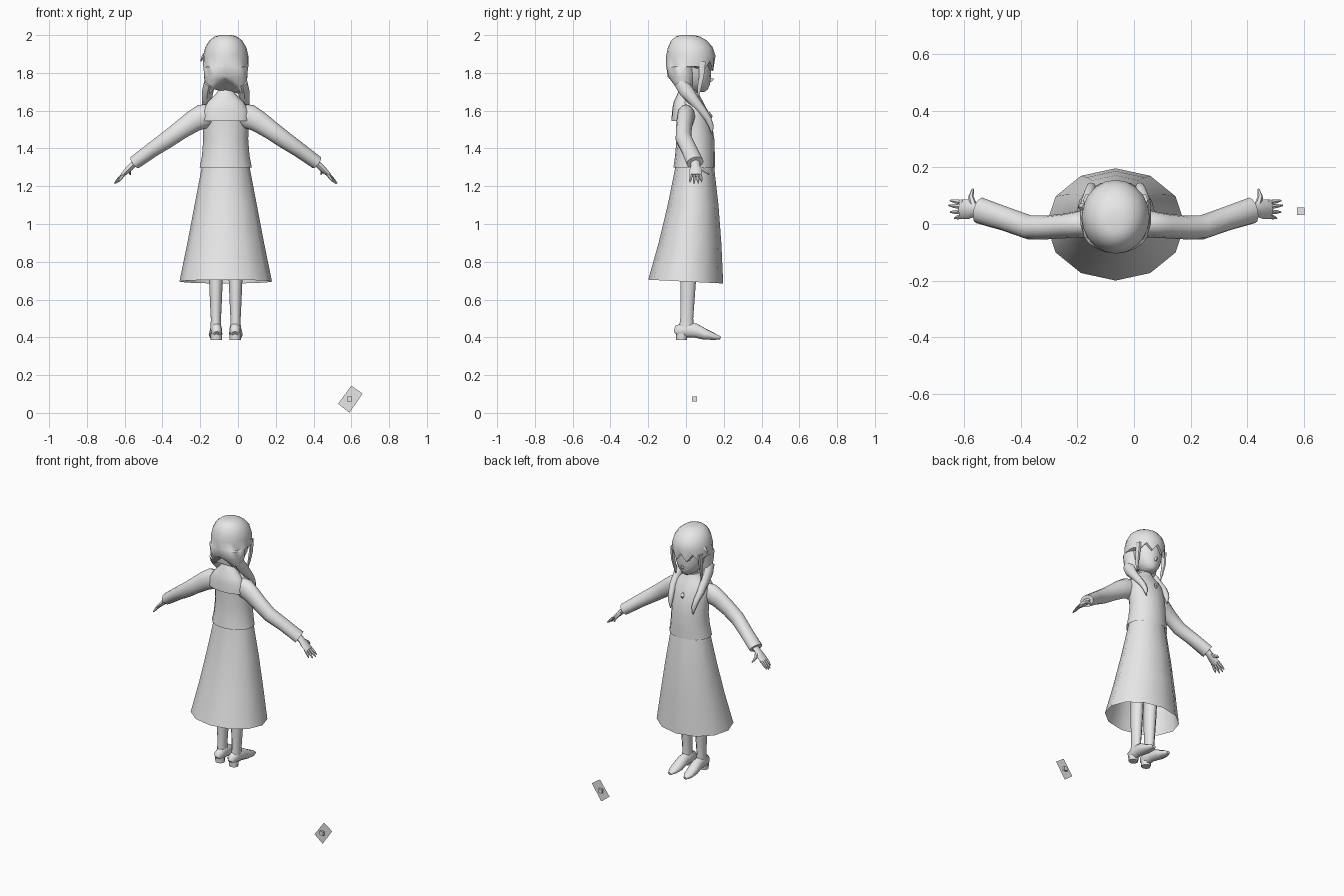
import bpy, bmesh, math
from mathutils import Vector, Matrix

CX = -0.065                       # the figure stands left of the centre
grey = bpy.data.materials.new("plain_grey")
grey.diffuse_color = (0.8, 0.8, 0.8, 1)


def finish(name, bm, mirror=False, x=CX, smooth=True):
    bmesh.ops.recalc_face_normals(bm, faces=bm.faces)
    mesh = bpy.data.meshes.new(name)
    bm.to_mesh(mesh)
    bm.free()
    mesh.materials.append(grey)
    ob = bpy.data.objects.new(name, mesh)
    ob.location.x = x
    bpy.context.collection.objects.link(ob)
    if mirror:
        ob.modifiers.new("mirror", 'MIRROR')
    if smooth:
        bpy.ops.object.select_all(action='DESELECT')
        ob.select_set(True)
        bpy.context.view_layer.objects.active = ob
        bpy.ops.object.shade_smooth_by_angle(angle=math.radians(50))
    return ob


def tube(path, n=12, flat=False, ref=(0, 1, 0), caps=(True, True)):
    """Loft of ellipses (x, y, z, radius_a, radius_b) along a path."""
    bm = bmesh.new()
    pts = [Vector(p[:3]) for p in path]
    rings = []
    for i, p in enumerate(path):
        t = pts[min(i + 1, len(pts) - 1)] - pts[max(i - 1, 0)]
        t = Vector((0, 0, 1)) if flat else t.normalized()
        b = Vector(ref)
        b = (b - b.dot(t) * t).normalized()
        a = b.cross(t)
        rings.append([bm.verts.new(pts[i] + a * p[3] * math.cos(k * math.tau / n)
                                   + b * p[4] * math.sin(k * math.tau / n)) for k in range(n)])
    for r, s in zip(rings, rings[1:]):
        for k in range(n):
            bm.faces.new((r[k], r[(k + 1) % n], s[(k + 1) % n], s[k]))
    for use, ring in zip(caps, (rings[0], rings[-1])):
        if use:
            bm.faces.new(ring)
    return bm


def stack(rows, x=0, **kw):
    """Upright loft from rows of (z, back_y, front_y, half_width)."""
    return tube([(x, (b + f) / 2, z, w, (f - b) / 2) for z, b, f, w in rows], flat=True, **kw)


# skirt, open at the hem, which dips slightly to the front
bm = stack([(0.695, -0.2, 0.197, 0.245), (0.9, -0.145, 0.187, 0.203),
            (1.1, -0.097, 0.172, 0.165), (1.31, -0.055, 0.148, 0.125), (1.36, -0.05, 0.14, 0.112)],
           n=12, caps=(False, True))
for v in bm.verts:
    if v.co.z < 0.7:
        v.co.z -= 0.05 * v.co.y
finish("skirt", bm)

# jacket body
finish("jacket", stack([(1.30, -0.066, 0.153, 0.138), (1.36, -0.058, 0.153, 0.126),
                        (1.45, -0.05, 0.15, 0.119), (1.54, -0.05, 0.136, 0.122),
                        (1.60, -0.05, 0.115, 0.122), (1.645, -0.045, 0.092, 0.1),
                        (1.675, -0.025, 0.075, 0.06), (1.695, -0.015, 0.068, 0.045)],
                       n=16, caps=(False, True)))

# loose yoke over the upper back
bm = stack([(1.545, -0.077, 0.03, 0.123), (1.60, -0.074, 0.03, 0.122),
            (1.645, -0.066, 0.03, 0.095), (1.69, -0.045, 0.03, 0.05), (1.73, -0.03, 0.03, 0.03)],
           n=16, caps=(False, True))
finish("back_yoke", bm)

# neck and face
finish("neck", stack([(1.64, -0.015, 0.075, 0.045), (1.69, -0.012, 0.062, 0.036),
                      (1.76, -0.03, 0.06, 0.036)]))
finish("face", stack([(1.70, 0.04, 0.098, 0.018), (1.712, 0.0, 0.115, 0.042), (1.74, -0.03, 0.127, 0.068),
                      (1.78, -0.05, 0.133, 0.088), (1.83, -0.06, 0.134, 0.098),
                      (1.89, -0.06, 0.132, 0.098)], n=16))
finish("nose", tube([(0, 0.115, 1.758, 0.014, 0.014), (0, 0.134, 1.765, 0.009, 0.012),
                     (0, 0.147, 1.768, 0.002, 0.003)], n=6, ref=(0, 0, 1)))

# hair: crown with fringe, then a back curtain that parts at the nape
bm = stack([(2.0, -0.03, 0.04, 0.03), (1.992, -0.055, 0.075, 0.06), (1.97, -0.08, 0.112, 0.088),
            (1.935, -0.096, 0.142, 0.109), (1.89, -0.105, 0.156, 0.12), (1.835, -0.105, 0.15, 0.121),
            (1.83, -0.104, 0.07, 0.118), (1.78, -0.097, 0.062, 0.114), (1.73, -0.08, 0.05, 0.108),
            (1.685, -0.052, 0.035, 0.104)], n=20)
for v in bm.verts:
    if v.co.z < 1.75:
        lift = 0.075 if v.co.z < 1.7 else 0.04
        v.co.z += lift * max(0, 1 - abs(v.co.x) / 0.095)
    elif abs(v.co.z - 1.835) < 0.001 and v.co.y > 0.08:     # ragged fringe
        v.co.z += 0.025 * math.cos(v.co.x * 90)
finish("hair", bm)
finish("side_lock", tube([(0.1, 0.085, 1.86, 0.014, 0.022), (0.103, 0.082, 1.78, 0.012, 0.015),
                          (0.098, 0.07, 1.72, 0.008, 0.012), (0.093, 0.066, 1.675, 0.002, 0.003)],
                         n=6), mirror=True)
finish("front_braid", tube([(0.085, -0.03, 1.75, 0.03, 0.035), (0.095, 0.0, 1.705, 0.03, 0.038),
                            (0.1, 0.04, 1.655, 0.026, 0.03), (0.1, 0.082, 1.605, 0.023, 0.024),
                            (0.092, 0.115, 1.56, 0.019, 0.019), (0.086, 0.133, 1.52, 0.016, 0.014),
                            (0.082, 0.138, 1.475, 0.003, 0.003)], n=8), mirror=True)
finish("hair_clip", tube([(-0.112, 0.06, 1.9, 0.008, 0.012), (-0.124, 0.06, 1.88, 0.008, 0.012),
                          (-0.132, 0.06, 1.86, 0.002, 0.003)], n=4))

# pendant and front collar flap
finish("pendant", tube([(0, 0.13, 1.555, 0.003, 0.003), (0, 0.132, 1.572, 0.012, 0.011),
                        (0, 0.122, 1.595, 0.003, 0.003)], n=6, flat=True))

# sleeves
finish("sleeve", tube([(0.075, 0.0, 1.585, 0.05, 0.042), (0.12, 0.0, 1.57, 0.066, 0.048),
                       (0.17, -0.006, 1.545, 0.058, 0.044), (0.24, -0.012, 1.497, 0.05, 0.042),
                       (0.305, -0.012, 1.45, 0.046, 0.043), (0.39, 0.018, 1.392, 0.04, 0.043),
                       (0.482, 0.048, 1.325, 0.036, 0.047), (0.46, 0.043, 1.34, 0.022, 0.028)][:7],
                      n=12), mirror=True)

# hands: palm, fingers and thumb
finish("palm", tube([(0.465, 0.046, 1.338, 0.02, 0.026), (0.495, 0.05, 1.31, 0.017, 0.024),
                     (0.52, 0.052, 1.285, 0.016, 0.034), (0.548, 0.052, 1.258, 0.011, 0.034)],
                    n=8), mirror=True)
for name, y0, tip in (("first_finger", 0.076, (0.585, 0.083, 1.223)),
                      ("middle_finger", 0.06, (0.59, 0.066, 1.215)),
                      ("ring_finger", 0.044, (0.584, 0.042, 1.214)),
                      ("small_finger", 0.029, (0.57, 0.02, 1.222))):
    base = Vector((0.538, y0, 1.266))
    mid = base.lerp(Vector(tip), 0.6)
    finish(name, tube([(*base, 0.01, 0.009), (*mid, 0.008, 0.008), (*tip, 0.003, 0.003)], n=6),
           mirror=True)
finish("thumb", tube([(0.5, 0.06, 1.305, 0.013, 0.013), (0.512, 0.095, 1.283, 0.01, 0.01),
                      (0.505, 0.123, 1.262, 0.004, 0.004)], n=6, ref=(0, 0, 1)), mirror=True)

# legs
finish("leg", stack([(0.44, -0.04, 0.045, 0.028), (0.5, -0.032, 0.04, 0.027), (0.58, -0.032, 0.046, 0.031),
                     (0.7, -0.032, 0.055, 0.036), (0.85, -0.03, 0.065, 0.038), (1.2, -0.04, 0.09, 0.05)],
                    x=0.052, n=10), mirror=True)

# shoes: rows of y, sole height, top height, half width
rows = [(-0.055, 0.405, 0.435, 0.016), (-0.045, 0.395, 0.465, 0.028), (0, 0.396, 0.485, 0.031),
        (0.05, 0.396, 0.475, 0.033), (0.1, 0.386, 0.446, 0.036), (0.15, 0.385, 0.422, 0.03),
        (0.182, 0.388, 0.405, 0.012)]
finish("shoe", tube([(0.05 + 0.04 * y, y, (lo + hi) / 2, w, (hi - lo) / 2) for y, lo, hi, w in rows],
                    n=10, ref=(0, 0, 1)), mirror=True)
finish("heel", stack([(0.385, -0.052, 0.005, 0.03), (0.42, -0.054, 0.01, 0.03)], x=0.05, n=8),
       mirror=True)

# loose sheet and small cube beside the figure
bm = bmesh.new()
bm.faces.new([bm.verts.new(p) for p in ((0.008, 0, 0.07), (0.068, 0, 0.028),
                                        (-0.002, 0, -0.073), (-0.062, 0, -0.026))])
sheet = finish("loose_sheet", bm, x=0.592, smooth=False)
bm = bmesh.new()
bmesh.ops.create_cube(bm, size=0.026)
cube = finish("small_cube", bm, x=0.59, smooth=False)
for ob in (sheet, cube):
    ob.location.y, ob.location.z = 0.045, 0.074
